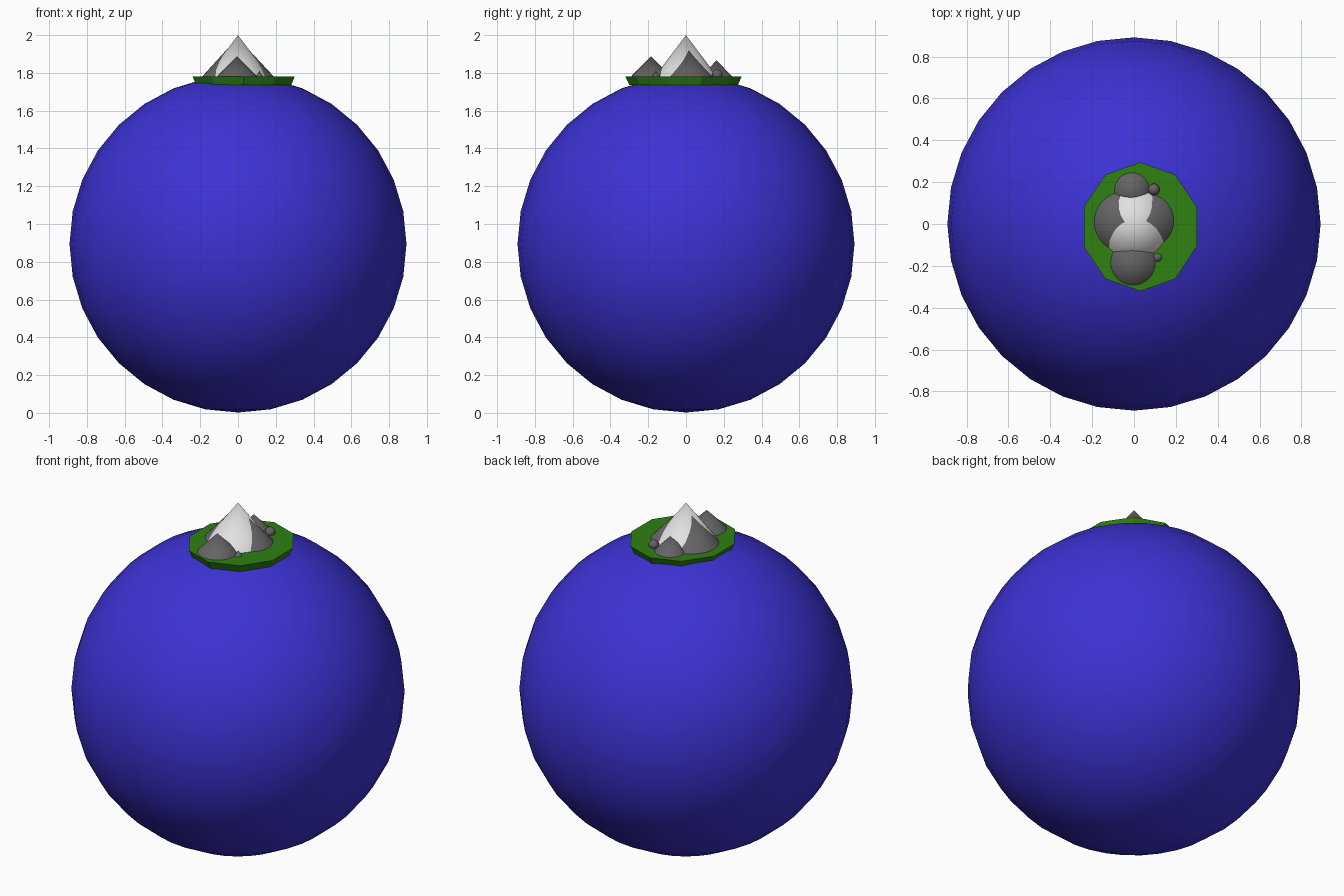
import bpy
import math

cube = bpy.data.objects.get("Cube")
if cube:
    bpy.data.objects.remove(cube, do_unlink=True)


def material(name, rgb):
    m = bpy.data.materials.new(name)
    m.use_nodes = True
    color = (*rgb, 1.0)
    m.diffuse_color = color
    m.node_tree.nodes["Principled BSDF"].inputs["Base Color"].default_value = color
    return m


blue = material("ocean_blue", (0.045, 0.032, 0.66))
green = material("grass_green", (0.028, 0.22, 0.006))
grey = material("rock_grey", (0.13, 0.125, 0.13))
white = material("snow_white", (0.75, 0.75, 0.75))

GROUND = 1.78   # height of the island surface


def finish(name, mat, smooth=True):
    ob = bpy.context.object
    ob.name = name
    ob.data.materials.append(mat)
    if smooth:
        bpy.ops.object.shade_smooth_by_angle(angle=math.radians(40))
    return ob


def peak(name, x, y, radius, top, mat):
    """A smooth cone standing on the island."""
    height = top - GROUND
    bpy.ops.mesh.primitive_cone_add(vertices=32, radius1=radius, radius2=0, depth=height,
                                    location=(x, y, GROUND + height / 2))
    finish(name, mat)


# Ocean globe
bpy.ops.mesh.primitive_uv_sphere_add(segments=32, ring_count=16, radius=0.892,
                                     location=(0, 0, 0.894))
finish("ocean_globe", blue)

# Ten-sided island slab, narrower underneath
bpy.ops.mesh.primitive_cone_add(vertices=10, radius1=0.93, radius2=1, depth=0.045,
                                location=(0.03, -0.013, GROUND - 0.0225))
island = finish("island", green, smooth=False)
island.scale = (0.284, 0.308, 1)

# Mountain range
peak("snow_peak", 0, 0, 0.166, 2.0, white)
peak("left_ridge", 0.06, 0.015, 0.13, 1.92, grey)
peak("right_ridge", -0.045, 0.01, 0.145, 1.94, grey)
peak("front_hill", -0.005, -0.185, 0.107, 1.888, grey)
peak("back_hill", -0.01, 0.162, 0.083, 1.867, grey)
peak("front_rock", 0.113, -0.16, 0.02, 1.81, grey)

# Rounded boulder
bpy.ops.mesh.primitive_uv_sphere_add(segments=24, ring_count=12, radius=0.028,
                                     location=(0.095, 0.165, 1.79))
finish("back_boulder", grey)
